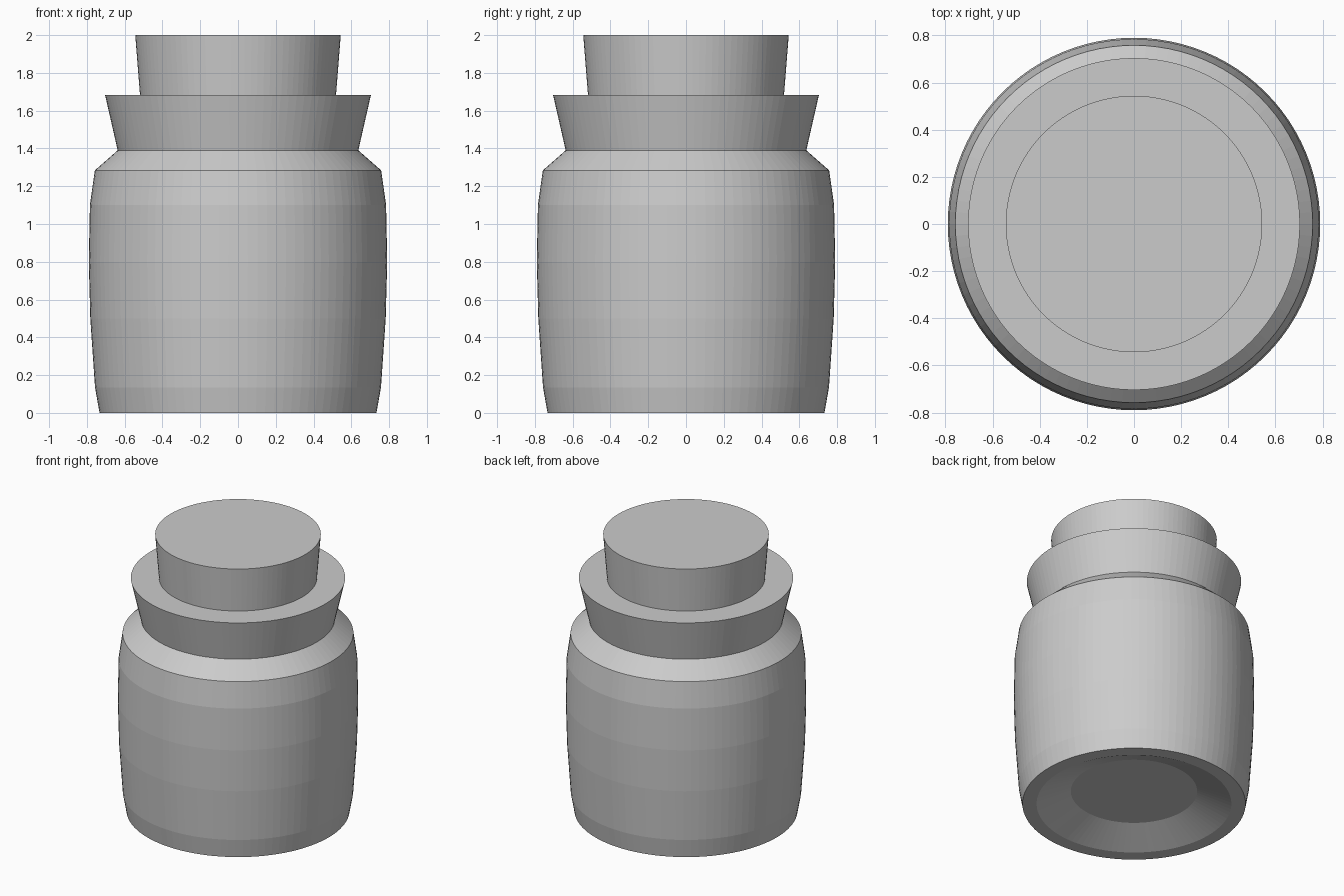
import bpy, bmesh, math

if "Cube" in bpy.data.objects:
    bpy.data.objects.remove(bpy.data.objects["Cube"])

SEGMENTS = 96

grey = bpy.data.materials.new("plain grey")
grey.diffuse_color = (0.6, 0.6, 0.6, 1)
grey.use_nodes = True
grey.node_tree.nodes["Principled BSDF"].inputs["Base Color"].default_value = grey.diffuse_color


def lathe(name, profile):
    """Spin a (radius, height) profile, starting and ending on the axis."""
    bm = bmesh.new()
    verts = [bm.verts.new((r, 0, z)) for r, z in profile]
    edges = [bm.edges.new(pair) for pair in zip(verts, verts[1:])]
    bmesh.ops.spin(bm, geom=verts + edges, cent=(0, 0, 0), axis=(0, 0, 1),
                   angle=math.tau, steps=SEGMENTS, use_duplicate=False)
    bmesh.ops.remove_doubles(bm, verts=bm.verts, dist=0.0005)
    bmesh.ops.recalc_face_normals(bm, faces=bm.faces)
    mesh = bpy.data.meshes.new(name)
    bm.to_mesh(mesh)
    bm.free()
    mesh.materials.append(grey)
    obj = bpy.data.objects.new(name, mesh)
    bpy.context.collection.objects.link(obj)
    return obj


# Jar: recessed base, gently bulging wall, sloped shoulder, flared collar
lathe("jar_body", [
    (0, 0.095), (0.415, 0.095), (0.64, 0), (0.733, 0),
    (0.757, 0.135), (0.782, 0.5), (0.79, 0.8), (0.784, 1.1),
    (0.758, 1.284), (0.637, 1.39), (0.704, 1.684), (0, 1.684),
])

# Stopper: plug widening towards its flat top
lathe("stopper", [(0, 1.66), (0.517, 1.66), (0.519, 1.684), (0.544, 2.0), (0, 2.0)])
